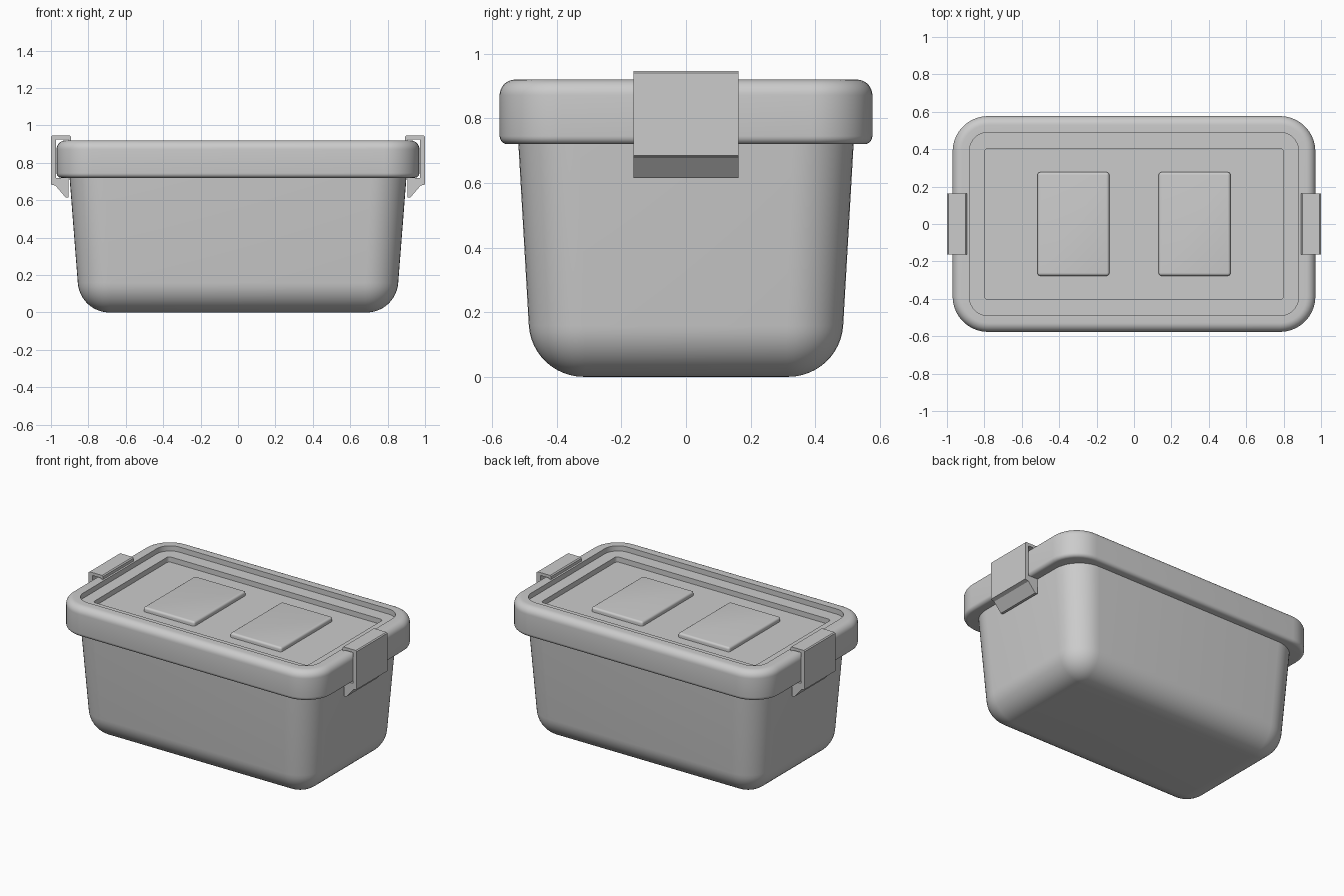
import bpy, bmesh, math

if "Cube" in bpy.data.objects:
    bpy.data.objects.remove(bpy.data.objects["Cube"])


def ring(hx, hy, r, z, n=10):
    """Rounded rectangle as a list of points."""
    pts = []
    for k, (sx, sy) in enumerate([(1, 1), (-1, 1), (-1, -1), (1, -1)]):
        for i in range(n + 1):
            a = math.pi / 2 * (k + i / n)
            pts.append((sx * (hx - r) + r * math.cos(a),
                        sy * (hy - r) + r * math.sin(a), z))
    return pts


def finish(name, bm, angle=35):
    bmesh.ops.recalc_face_normals(bm, faces=bm.faces)
    me = bpy.data.meshes.new(name)
    bm.to_mesh(me)
    bm.free()
    ob = bpy.data.objects.new(name, me)
    bpy.context.collection.objects.link(ob)
    bpy.ops.object.select_all(action='DESELECT')
    ob.select_set(True)
    bpy.context.view_layer.objects.active = ob
    bpy.ops.object.shade_smooth_by_angle(angle=math.radians(angle))
    return ob


def loft(name, rings):
    """Skin a stack of rounded rectangles and cap both ends."""
    bm = bmesh.new()
    loops = [[bm.verts.new(p) for p in ring(*r)] for r in rings]
    n = len(loops[0])
    for a, b in zip(loops, loops[1:]):
        for i in range(n):
            j = (i + 1) % n
            bm.faces.new((a[i], a[j], b[j], b[i]))
    bm.faces.new(loops[0])
    bm.faces.new(loops[-1])
    return finish(name, bm)


def fillet(hx, hy, r, z, f, a0, a1, n):
    """Rings along a rounded edge whose arc centre is inset by f at height z."""
    out = []
    for i in range(n + 1):
        a = math.radians(a0 + (a1 - a0) * i / n)
        d = f * (1 - math.cos(a))
        out.append((hx - d, hy - d, max(r - d, 0.004), z + f * math.sin(a)))
    return out


# tub: spherical bottom corners, walls tapering outwards
loft("tub", fillet(0.857, 0.487, 0.175, 0.17, 0.17, -90, -4, 12)
     + [(0.902, 0.52, 0.19, 0.74)])

# lid: rounded skirt, then two steps down into the top
loft("lid", fillet(0.97, 0.577, 0.19, 0.745, 0.025, -90, 0, 5)
     + fillet(0.97, 0.577, 0.19, 0.872, 0.048, 0, 90, 8)
     + [(0.88, 0.49, 0.10, 0.92), (0.88, 0.49, 0.10, 0.885),
        (0.80, 0.403, 0.02, 0.885), (0.80, 0.403, 0.02, 0.85)])

# raised pads on the lid
for side, sx in (("left", -1), ("right", 1)):
    pad = loft(side + "_pad", [(0.192, 0.277, 0.015, 0.84)]
               + fillet(0.192, 0.277, 0.015, 0.865, 0.014, 0, 90, 4))
    pad.location.x = sx * 0.324

# side clips: extruded hook profile, mirrored
profile = [(1.0, 0.685), (0.975, 0.677), (0.922, 0.615), (0.905, 0.615),
           (0.905, 0.718), (0.973, 0.718), (0.973, 0.926), (0.912, 0.926),
           (0.905, 0.92), (0.893, 0.92), (0.893, 0.939), (0.9, 0.946),
           (0.993, 0.946), (1.0, 0.94)]
for side, sx in (("left", -1), ("right", 1)):
    bm = bmesh.new()
    face = bm.faces.new([bm.verts.new((sx * x, -0.163, z)) for x, z in profile])
    ext = bmesh.ops.extrude_face_region(bm, geom=[face])
    bmesh.ops.translate(bm, vec=(0, 0.326, 0),
                        verts=[v for v in ext["geom"] if isinstance(v, bmesh.types.BMVert)])
    finish(side + "_clip", bm, 20)
